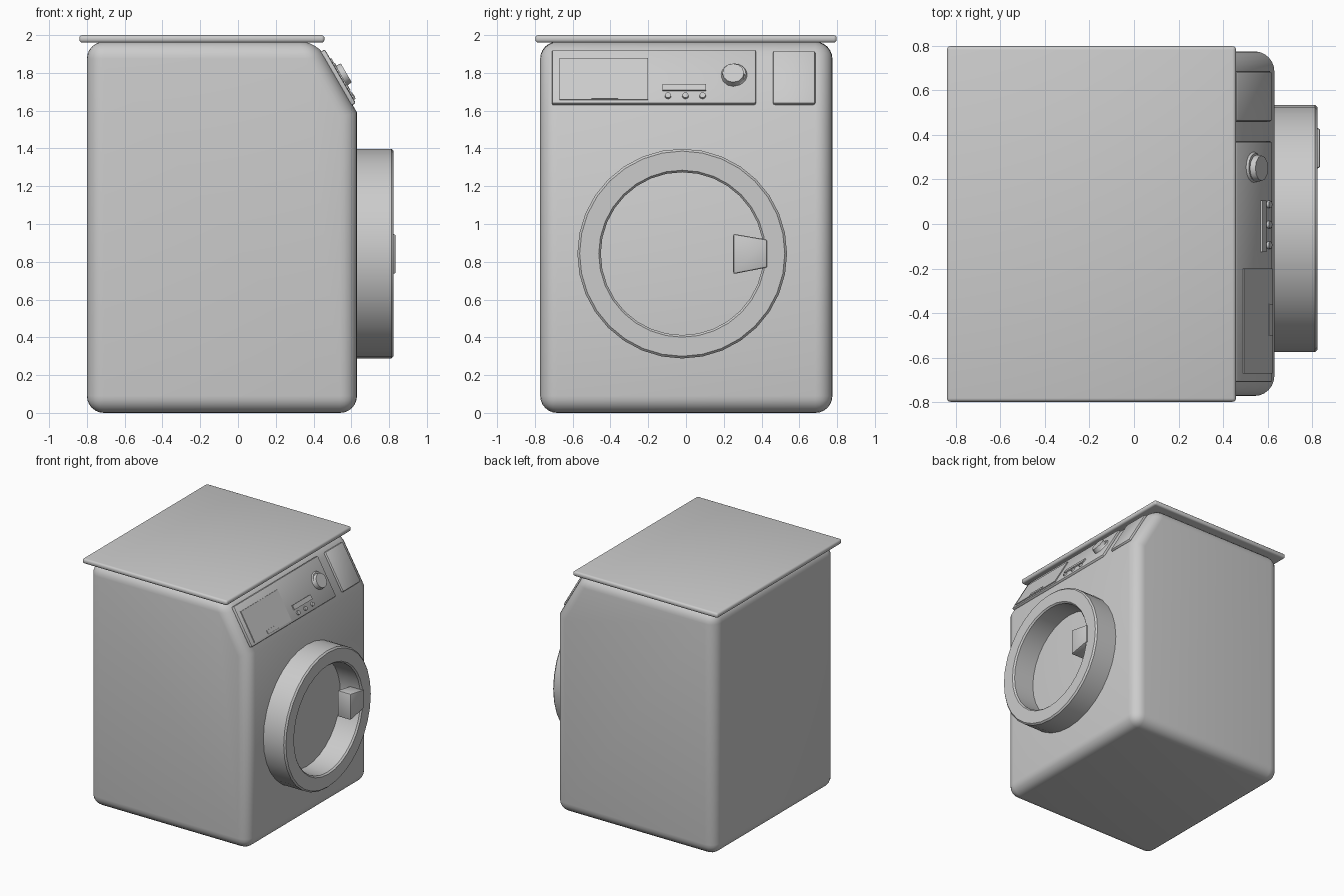
import bpy, bmesh
from math import cos, sin, pi, radians
from mathutils import Matrix, Vector

if "Cube" in bpy.data.objects:
    bpy.data.objects.remove(bpy.data.objects["Cube"])

# Frame of the sloped control fascia: local X = world y, local Y = up the slope, local Z = outward
C, S = cos(radians(30)), 0.5
BASE = (0.627, 1.595)
SLOPE = Matrix(((0, -S, C, BASE[0]), (1, 0, 0, 0), (0, C, S, BASE[1]), (0, 0, 0, 1)))


def finish(name, bm, bevel=0, segments=2, limit=35):
    bmesh.ops.recalc_face_normals(bm, faces=bm.faces)
    if bevel:
        edges = [e for e in bm.edges if e.calc_face_angle(0) > radians(limit)]
        bmesh.ops.bevel(bm, geom=edges, offset=bevel, segments=segments,
                        profile=0.5, affect='EDGES', clamp_overlap=True)
    me = bpy.data.meshes.new(name)
    bm.to_mesh(me)
    bm.free()
    ob = bpy.data.objects.new(name, me)
    bpy.context.collection.objects.link(ob)
    bpy.ops.object.select_all(action='DESELECT')
    ob.select_set(True)
    bpy.context.view_layer.objects.active = ob
    bpy.ops.object.shade_smooth_by_angle(angle=radians(32))
    return ob


def prism(name, points, offset, **kw):
    """Extrude a closed polygon of 3D points along an offset."""
    bm = bmesh.new()
    face = bm.faces.new([bm.verts.new(p) for p in points])
    ext = bmesh.ops.extrude_face_region(bm, geom=[face])['geom']
    bmesh.ops.translate(bm, vec=offset, verts=[v for v in ext if isinstance(v, bmesh.types.BMVert)])
    return finish(name, bm, **kw)


def fascia_point(y, z, h):
    """Point at world y, z, raised h above the slope."""
    return SLOPE @ Vector((y, (z - BASE[1] - S * h) / C, h))


def fascia_box(name, y0, y1, z0, z1, h, low=-0.01, **kw):
    pts = [fascia_point(y, z, h) for y, z in ((y0, z0), (y1, z0), (y1, z1), (y0, z1))]
    return prism(name, pts, SLOPE.to_3x3() @ Vector((0, 0, low - h)), **kw)


def fascia_disc(name, y, z, h0, h1, r0, r1, sides):
    """Round part standing on the slope."""
    bm = bmesh.new()
    mid = SLOPE.inverted() @ fascia_point(y, z, h1)
    mat = SLOPE @ Matrix.Translation((mid.x, mid.y, (h0 + h1) / 2))
    bmesh.ops.create_cone(bm, cap_ends=True, segments=sides, radius1=r0, radius2=r1,
                          depth=h1 - h0, matrix=mat)
    return finish(name, bm)


# Cabinet with sloped fascia
profile = [(-0.80, 0), (0.63, 0), (0.63, 1.59), (0.416, 1.965), (-0.80, 1.965)]
prism("cabinet", [(x, -0.772, z) for x, z in profile], (0, 1.547, 0), bevel=0.09, segments=6)

# Worktop
prism("worktop", [(-0.84, -0.798, 1.96), (0.458, -0.798, 1.96), (0.458, 0.798, 1.96), (-0.84, 0.798, 1.96)],
      (0, 0, 0.04), bevel=0.016, segments=3)

# Door ring, lathed around x
N, CY, CZ = 32, -0.02, 0.843
ring = [(0.555, 0.62), (0.555, 0.812), (0.543, 0.824), (0.442, 0.824), (0.431, 0.812), (0.431, 0.62)]
bm = bmesh.new()
loops = [[bm.verts.new((x, CY + r * cos(2 * pi * i / N), CZ + r * sin(2 * pi * i / N))) for r, x in ring]
         for i in range(N)]
for i in range(N):
    a, b = loops[i], loops[(i + 1) % N]
    for j in range(len(ring)):
        k = (j + 1) % len(ring)
        bm.faces.new((a[j], a[k], b[k], b[j]))
finish("door_ring", bm)

# Door handle
grip = [(0.25, 0.735), (0.43, 0.77), (0.43, 0.917), (0.25, 0.948)]
prism("door_handle", [(0.715, y, z) for y, z in grip], (0.12, 0, 0), bevel=0.01)

# Control panel and side hatch
fascia_box("control_panel", -0.71, 0.37, 1.64, 1.925, 0.02, bevel=0.01)
fascia_box("side_hatch", 0.46, 0.685, 1.64, 1.92, 0.02, bevel=0.012)

# Detergent drawer with its pull
fascia_box("detergent_drawer", -0.67, -0.20, 1.66, 1.878, 0.027)
fascia_box("drawer_pull", -0.50, -0.36, 1.664, 1.69, 0.031)

# Display and push buttons
fascia_box("display", -0.125, 0.105, 1.71, 1.742, 0.03)
for i, y in enumerate((-0.095, -0.003, 0.088)):
    fascia_disc(f"button_{i + 1}", y, 1.683, 0.01, 0.032, 0.018, 0.016, 12)

# Programme dial on its collar
fascia_disc("dial_collar", 0.255, 1.795, 0.01, 0.03, 0.075, 0.062, 24)
fascia_disc("dial", 0.25, 1.80, 0.02, 0.056, 0.062, 0.057, 12)
